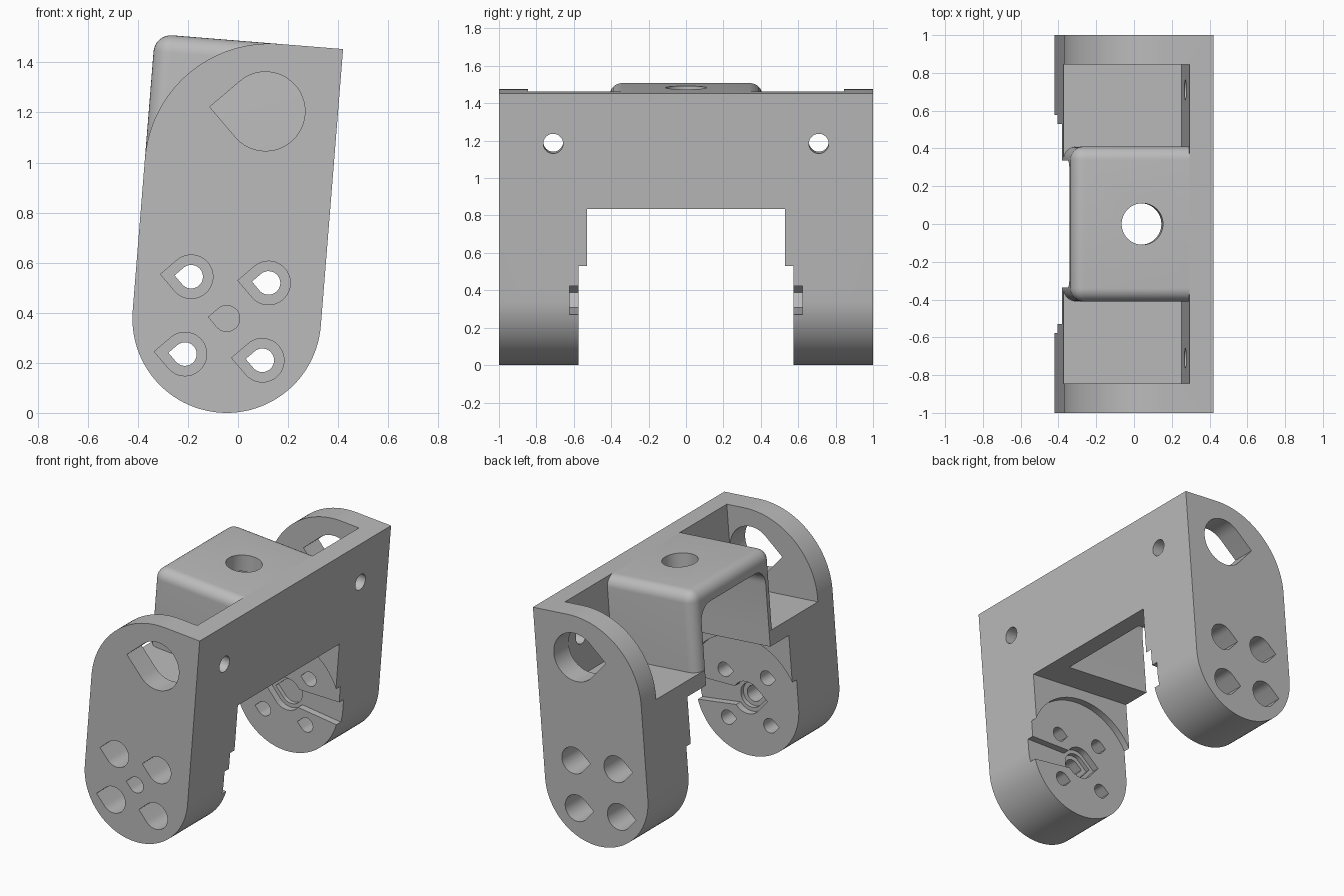
import bpy, bmesh
from math import sin, cos, pi, radians
from mathutils import Matrix, Vector

cube = bpy.data.objects.get("Cube")
if cube:
    bpy.data.objects.remove(cube, do_unlink=True)

R = 0.377            # half width of the legs
TOP = 1.11           # top edge above the leg pivot
WALL = 0.25          # inner face of the long wall
FLOOR = 0.59         # pocket floor
TILT = radians(4.6)

grey = bpy.data.materials.new("plain grey")
grey.use_nodes = True
grey.diffuse_color = (0.5, 0.5, 0.5, 1)
grey.node_tree.nodes["Principled BSDF"].inputs["Base Color"].default_value = (0.5, 0.5, 0.5, 1)


def finish(bm, name):
    bmesh.ops.recalc_face_normals(bm, faces=bm.faces)
    mesh = bpy.data.meshes.new(name)
    bm.to_mesh(mesh)
    bm.free()
    ob = bpy.data.objects.new(name, mesh)
    bpy.context.collection.objects.link(ob)
    return ob


def prism(name, outline, y0, y1):
    """Extrude an x-z outline along y."""
    bm = bmesh.new()
    face = bm.faces.new([bm.verts.new((x, y0, z)) for x, z in outline])
    ext = bmesh.ops.extrude_face_region(bm, geom=[face])["geom"]
    bmesh.ops.translate(bm, vec=(0, y1 - y0, 0),
                        verts=[v for v in ext if isinstance(v, bmesh.types.BMVert)])
    return finish(bm, name)


def box(name, lo, hi, round_edge=None, radius=0.07):
    """Box between two corners, with chosen edges rounded."""
    lo, hi = Vector(lo), Vector(hi)
    bm = bmesh.new()
    bmesh.ops.create_cube(bm, size=1)
    for v in bm.verts:
        v.co = (lo + hi) / 2 + v.co * (hi - lo)
    if round_edge:
        edges = [e for e in bm.edges if round_edge(*((e.verts[0].co + e.verts[1].co) / 2))]
        bmesh.ops.bevel(bm, geom=edges, offset=radius, segments=8, profile=0.5, affect='EDGES')
    return finish(bm, name)


def cylinder(name, centre, radius, depth, rotation=Matrix(), sides=48):
    bm = bmesh.new()
    bmesh.ops.create_cone(bm, cap_ends=True, segments=sides, radius1=radius, radius2=radius,
                          depth=depth, matrix=Matrix.Translation(centre) @ rotation)
    return finish(bm, name)


def arc(cx, cz, r, start, end, steps=32):
    return [(cx + r * cos(radians(start + (end - start) * i / steps)),
             cz + r * sin(radians(start + (end - start) * i / steps))) for i in range(steps + 1)]


def teardrop(cx, cz, r):
    return arc(cx, cz, r, -135, 135) + [(cx - r * 2 ** 0.5, cz)]


def cut(ob, cutters):
    """Subtract the cutters, bake the result and remove the cutters."""
    for c in cutters:
        c.hide_render = True
        mod = ob.modifiers.new("cut", 'BOOLEAN')
        mod.operation, mod.solver, mod.object = 'DIFFERENCE', 'EXACT', c
    baked = bpy.data.meshes.new_from_object(ob.evaluated_get(bpy.context.evaluated_depsgraph_get()))
    ob.modifiers.clear()
    ob.data = baked
    for c in cutters:
        bpy.data.objects.remove(c, do_unlink=True)


# Bracket body: rounded leg outline through the full length
outline = arc(0, 0, R, 180, 360, 48) + [(R, TOP)] + arc(R - 0.5 - 0.0 + 0.246, FLOOR - 0.0 + 0.02, 0.5, 90, 180)
bracket = prism("bracket", outline, -1, 1)

# Space between the legs, round clearance, pockets and channel opening
cut(bracket, [
    box("leg_gap", (-1, -0.53, -1), (1, 0.53, 0.49)),
    cylinder("pivot_clearance", (0, 0, 0), 0.42, 1.152, Matrix.Rotation(pi / 2, 4, 'X'), 96),
    box("pocket", (-1, -0.845, FLOOR), (WALL, 0.845, 2)),
    box("channel_gap", (-1, -0.335, 0.4), (WALL, 0.335, 2)),
])

# Holes and arm recesses in each leg
holes = []
for s in (-1, 1):
    holes.append(prism("large_hole", teardrop(0.088, 0.837, 0.158), s * 0.8, s * 1.1))
    holes.append(cylinder("wall_hole", (0.31, s * 0.71, 0.84), 0.053, 0.4,
                          Matrix.Rotation(pi / 2, 4, 'Y')))
    for x in (-0.155, 0.155):
        for z in (-0.155, 0.155):
            holes.append(prism("screw_hole", teardrop(x, z, 0.047), s * 0.45, s * 1.1))
            holes.append(prism("screw_head", teardrop(x, z, 0.087), s * 0.7, s * 1.1))
    arm = arc(0, 0, 0.105, 35, 135, 12) + [(-0.148, 0)] + arc(0, 0, 0.105, 225, 325, 12)
    arm += [(0.5, -0.085), (0.5, 0.085)]
    holes.append(prism("arm_recess", arm, s * 0.45, s * 0.622))
    holes.append(prism("hub_recess", teardrop(0, 0, 0.08), s * 0.45, s * 0.65))
holes.append(prism("pivot_hole", teardrop(0, 0, 0.052), -1.1, -0.45))
cut(bracket, holes)

# Central arch bridging out from the wall
arch = box("arch", (-R, -0.41, FLOOR), (WALL, 0.41, TOP),
           lambda x, y, z: (z > TOP - 0.01 and x < WALL - 0.01) or
                           (x < -R + 0.01 and abs(y) > 0.4))
cut(arch, [
    box("arch_opening", (-1, -0.335, 0), (WALL + 0.1, 0.335, 1.0),
        lambda x, y, z: z > 0.99 and abs(y) > 0.3, 0.1),
    cylinder("arch_hole", (0, 0, TOP), 0.11, 0.5),
])

# Lean, colour and shading
for ob in (bracket, arch):
    ob.location = (-0.045, 0, R)
    ob.rotation_euler = (0, TILT, 0)
    ob.data.materials.clear()
    ob.data.materials.append(grey)
    bpy.ops.object.select_all(action='DESELECT')
    ob.select_set(True)
    bpy.context.view_layer.objects.active = ob
    bpy.ops.object.shade_smooth_by_angle(angle=radians(30))
